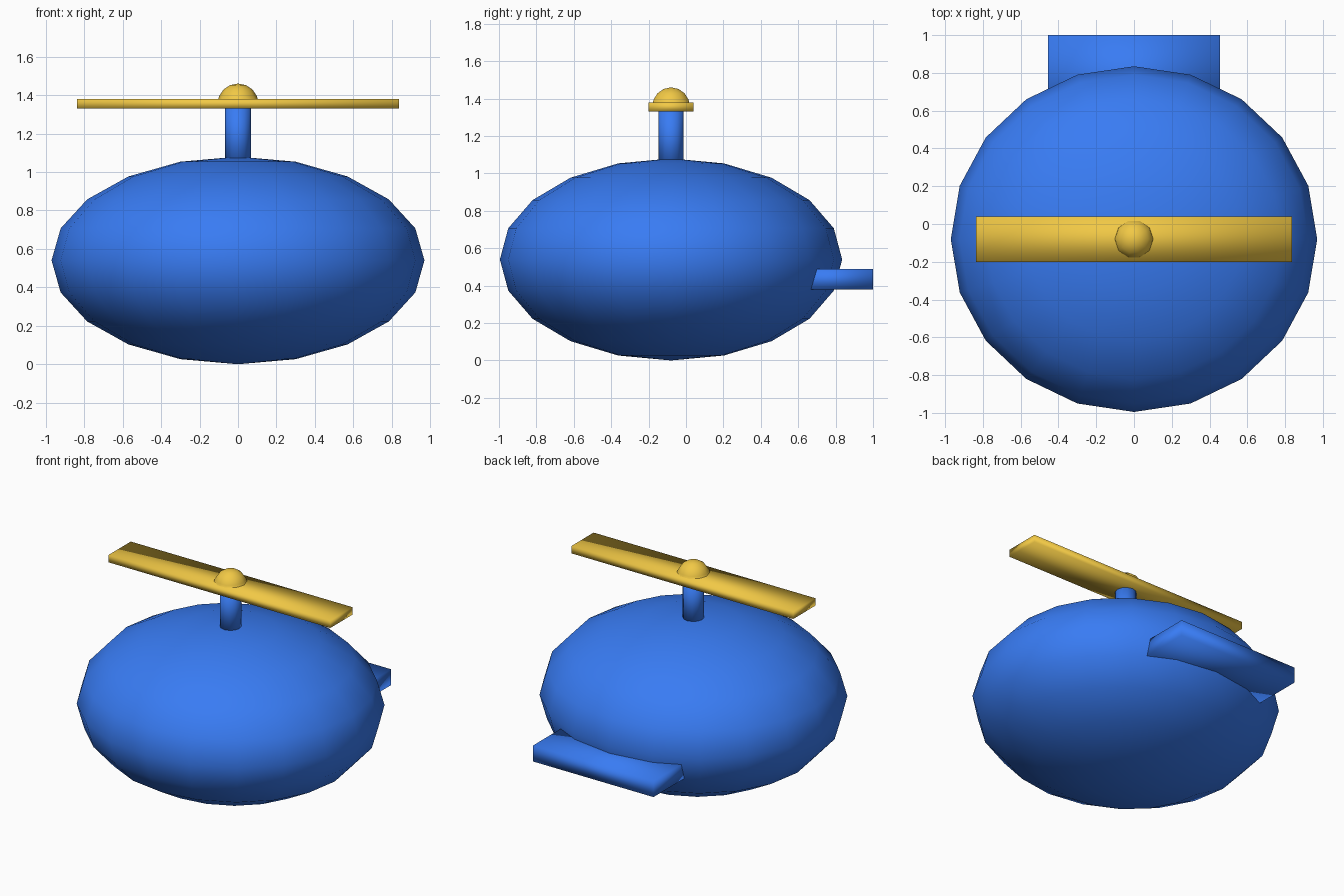
import bpy, bmesh, math
from mathutils import Matrix, Vector

if "Cube" in bpy.data.objects:
    bpy.data.objects.remove(bpy.data.objects["Cube"])

CY = -0.08  # shared y axis of body and rotor


def material(name, color):
    m = bpy.data.materials.new(name)
    m.diffuse_color = color
    m.use_nodes = True
    m.node_tree.nodes["Principled BSDF"].inputs["Base Color"].default_value = m.diffuse_color
    return m


blue = material("blue", (0.04, 0.20, 0.90, 1))
yellow = material("yellow", (0.88, 0.58, 0.06, 1))


def finish(name, bm, mat):
    bmesh.ops.recalc_face_normals(bm, faces=bm.faces)
    for f in bm.faces:
        f.smooth = True
    me = bpy.data.meshes.new(name)
    bm.to_mesh(me)
    bm.free()
    me.materials.append(mat)
    ob = bpy.data.objects.new(name, me)
    bpy.context.collection.objects.link(ob)
    return ob


def place(center, scale):
    return Matrix.Translation(center) @ Matrix.Diagonal((*scale, 1))


def box(name, lo, hi, mat):
    lo, hi = Vector(lo), Vector(hi)
    bm = bmesh.new()
    bmesh.ops.create_cube(bm, size=1, matrix=place((lo + hi) / 2, hi - lo))
    return finish(name, bm, mat)


# Low-poly squashed body
bm = bmesh.new()
bmesh.ops.create_uvsphere(bm, u_segments=20, v_segments=10, radius=1,
                          matrix=place((0, CY, 0.54), (0.97, 0.915, 0.54)))
finish("body", bm, blue)

# Rotor shaft
bm = bmesh.new()
bmesh.ops.create_cone(bm, cap_ends=True, segments=12, radius1=0.067, radius2=0.067,
                      depth=0.32, matrix=Matrix.Translation((0, CY, 1.19)))
shaft = finish("rotor_shaft", bm, blue)

# Rotor blade
box("rotor_blade", (-0.837, CY - 0.12, 1.33), (0.837, CY + 0.12, 1.38), yellow)

# Domed rotor cap: upper half of a ten-sided sphere
bm = bmesh.new()
bmesh.ops.create_uvsphere(bm, u_segments=10, v_segments=8, radius=0.107,
                          matrix=Matrix.Rotation(math.pi / 10, 4, 'Z'))
bmesh.ops.bisect_plane(bm, geom=bm.verts[:] + bm.edges[:] + bm.faces[:],
                       plane_co=(0, 0, 0), plane_no=(0, 0, 1), clear_inner=True)
bmesh.ops.holes_fill(bm, edges=[e for e in bm.edges if e.is_boundary])
bmesh.ops.translate(bm, verts=bm.verts, vec=(0, CY, 1.353))
finish("rotor_cap", bm, yellow)

# Tail slab at the back
box("tail", (-0.455, 0.55, 0.38), (0.455, 1.0, 0.488), blue)
